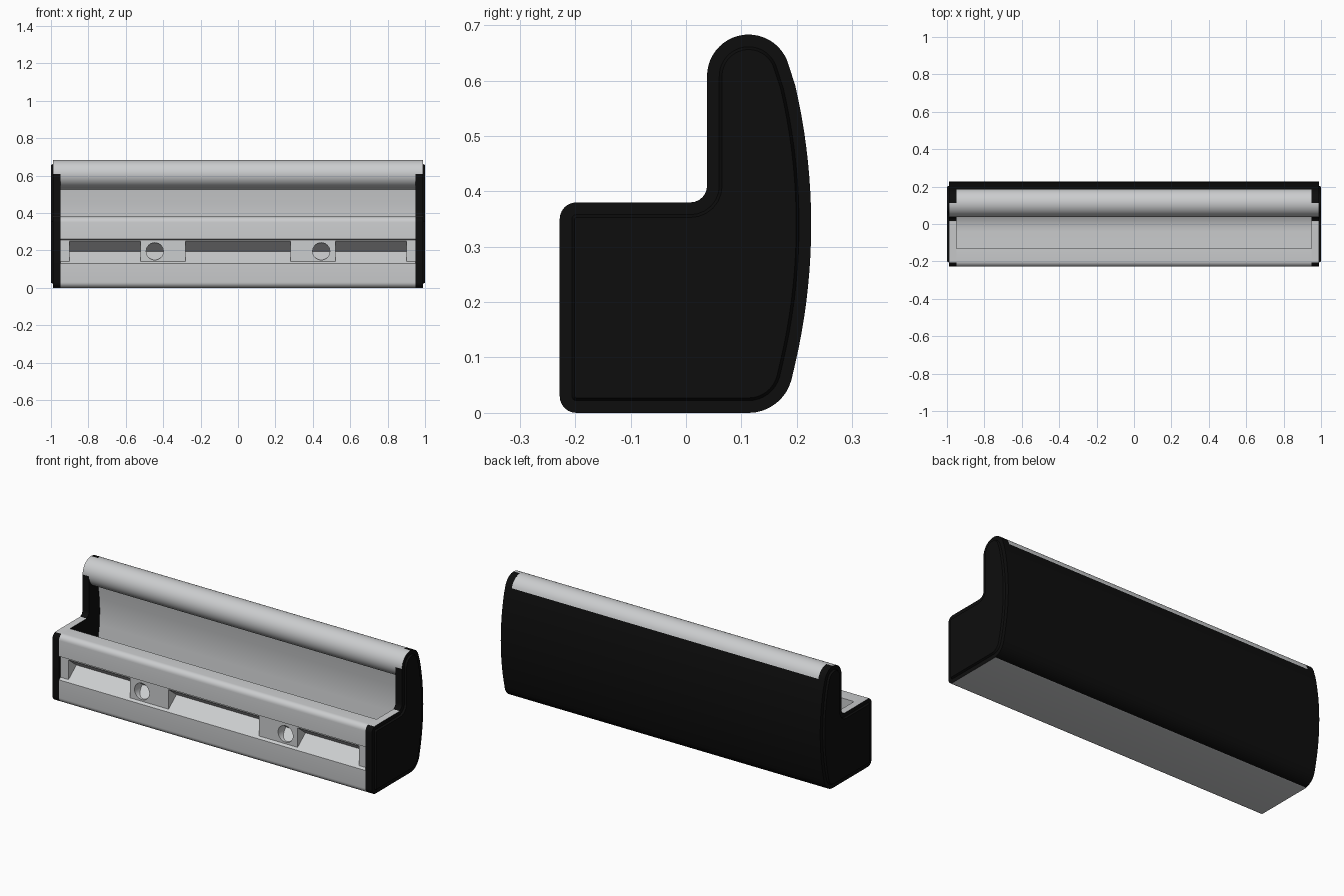
import bpy
import bmesh
from math import sin, cos, radians

cube = bpy.data.objects.get("Cube")
if cube:
    bpy.data.objects.remove(cube, do_unlink=True)


def material(name, rgb, rough):
    m = bpy.data.materials.new(name)
    m.use_nodes = True
    m.diffuse_color = (*rgb, 1)
    node = m.node_tree.nodes["Principled BSDF"]
    node.inputs["Base Color"].default_value = (*rgb, 1)
    node.inputs["Roughness"].default_value = rough
    return m


silver = material("silver grey", (0.6, 0.61, 0.62), 0.5)
black = material("black", (0.004, 0.004, 0.004), 0.6)


def arc(y, z, r, start, end, steps=8):
    angles = [radians(start + (end - start) * i / steps) for i in range(steps + 1)]
    return [(y + r * cos(a), z + r * sin(a)) for a in angles]


def extrude(bm, profile, x0, x1):
    """Extrude a (y, z) outline along x; returns the face at x1."""
    rings = [[bm.verts.new((x, y, z)) for y, z in profile] for x in (x0, x1)]
    bm.faces.new(rings[0])
    end = bm.faces.new(rings[1])
    n = len(profile)
    for i in range(n):
        j = (i + 1) % n
        bm.faces.new((rings[0][i], rings[0][j], rings[1][j], rings[1][i]))
    bmesh.ops.recalc_face_normals(bm, faces=bm.faces[:])
    return end


def finish(name, bm, rule=None):
    bmesh.ops.recalc_face_normals(bm, faces=bm.faces[:])
    if rule:
        for f in bm.faces:
            f.material_index = int(rule(f.calc_center_median(), f.normal))
    mesh = bpy.data.meshes.new(name)
    bm.to_mesh(mesh)
    bm.free()
    obj = bpy.data.objects.new(name, mesh)
    bpy.context.collection.objects.link(obj)
    mesh.materials.append(silver)
    mesh.materials.append(black)
    return obj


# Shared pieces of the outline: underside, bowed back and top roll
lower = arc(-0.198, 0.03, 0.03, 180, 270, 6) + arc(0.113, 0.08, 0.08, -90, -14.6)
back = arc(-0.881, 0.34, 1.107, -14.6, 14.6, 20)[1:-1]
front_lip = arc(-0.198, 0.35, 0.03, 90, 180, 6)

# Body: hollow tray with a rolled top edge and a recessed front band
body_profile = (
    lower + back + arc(0.113, 0.608, 0.075, 14.6, 265, 28)
    + [(0.12, 0.525), (0.13, 0.45), (0.134, 0.38), (0.13, 0.3)]
    + arc(-0.04, 0.24, 0.16, 0, -90, 14)
    + [(-0.13, 0.08), (-0.13, 0.38)]
    + front_lip
    + [(-0.228, 0.262), (-0.215, 0.255), (-0.215, 0.14), (-0.228, 0.13)]
)


def body_black(c, n):
    return c.y > 0.19 or (n.y > 0.2 and c.y > 0.1 and c.z < 0.62)


bm = bmesh.new()
extrude(bm, body_profile, -0.95, 0.95)
body = finish("tray_body", bm, body_black)

# Cutters: three V-shaped slots and two round holes with a V-shaped floor
MID, HALF, DEEP, FACE = 0.195, 0.055, 0.07, -0.215
slot = [(-0.26, MID - HALF), (FACE, MID - HALF), (FACE + DEEP, MID),
        (FACE, MID + HALF), (-0.26, MID + HALF)]
cutters = []
for x0, x1 in ((-0.9, -0.52), (-0.28, 0.28), (0.52, 0.9)):
    bm = bmesh.new()
    extrude(bm, slot, x0, x1)
    cutters.append(finish("slot_cutter", bm))

SIDES, RADIUS = 32, 0.046
for cx in (-0.445, 0.445):
    bm = bmesh.new()
    rim, floor = [], []
    for x, z in arc(cx, MID, RADIUS, 0, 360, SIDES)[:-1]:
        rim.append(bm.verts.new((x, -0.26, z)))
        floor.append(bm.verts.new((x, FACE + DEEP * (1 - abs(z - MID) / HALF), z)))
    for i in range(SIDES):
        j = (i + 1) % SIDES
        bm.faces.new((rim[i], rim[j], floor[j], floor[i]))
    bm.faces.new(rim)
    half = SIDES // 2
    bm.faces.new(floor[:half + 1])
    bm.faces.new(floor[half:] + floor[:1])
    cutters.append(finish("hole_cutter", bm))

bpy.context.view_layer.objects.active = body
for cutter in cutters:
    cutter.hide_render = True
    mod = body.modifiers.new("cut", "BOOLEAN")
    mod.operation = "DIFFERENCE"
    mod.solver = "EXACT"
    mod.object = cutter
    bpy.ops.object.modifier_apply(modifier=mod.name)
    bpy.data.objects.remove(cutter, do_unlink=True)

# End caps: full L outline with a slightly raised inner plate
cap_profile = (
    lower + back + arc(0.113, 0.608, 0.075, 14.6, 180, 22)
    + arc(0.008, 0.41, 0.03, 0, -90, 6) + front_lip
)


def cap_black(c, n):
    if abs(n.x) > 0.3 or abs(c.x) > 0.985:
        return True
    flat = abs(n.z) > 0.99 and c.z < 0.5
    roll_front = c.z > 0.61 and c.y < 0.118
    return not (flat or roll_front)


parts = [body]
for side, name in ((1, "left_end_cap"), (-1, "right_end_cap")):
    bm = bmesh.new()
    outer = extrude(bm, cap_profile, side * 0.95, side * 0.99)
    bmesh.ops.inset_region(bm, faces=[outer], thickness=0.022, use_even_offset=True)
    bmesh.ops.inset_region(bm, faces=[outer], thickness=0.005, depth=0.01,
                           use_even_offset=True)
    parts.append(finish(name, bm, cap_black))

# Smooth the curved surfaces, keep the edges crisp
bpy.ops.object.select_all(action="DESELECT")
for obj in parts:
    obj.select_set(True)
bpy.context.view_layer.objects.active = body
bpy.ops.object.shade_smooth_by_angle(angle=radians(28))
